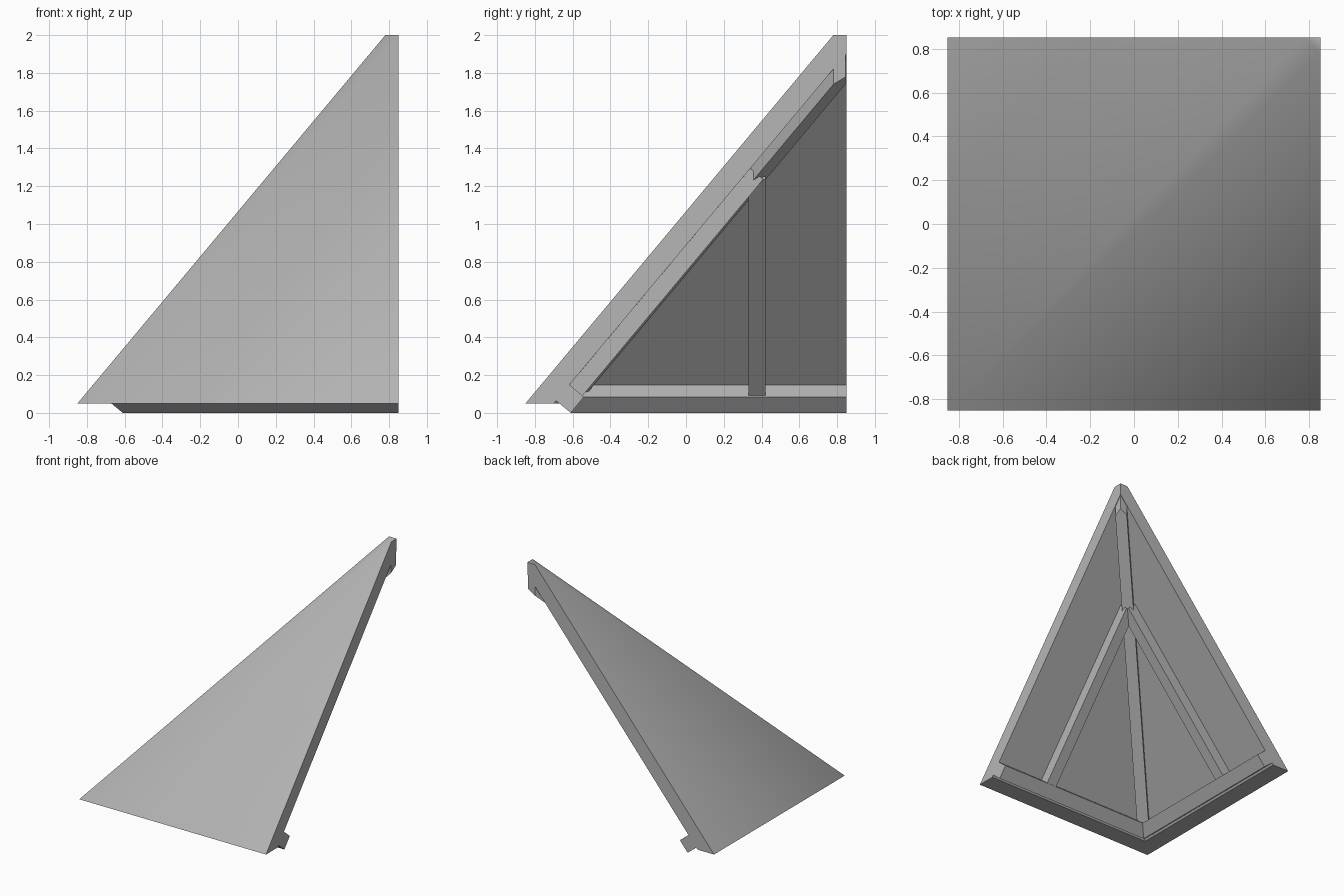
import bpy, bmesh
from mathutils import Vector, Matrix
from math import radians

cube = bpy.data.objects.get("Cube")
if cube:
    bpy.data.objects.remove(cube)

H = 0.85                      # half width of the square plan
PITCH = 1.95 / 1.63           # rise per unit of run


def slope_z(x, drop):
    """Height of the roof plane at run x, lowered by drop."""
    return 2.0 + PITCH * (x - 0.78) - drop


grey = bpy.data.materials.new("plain_grey")
grey.use_nodes = True
grey.diffuse_color = (0.47, 0.47, 0.47, 1)
bsdf = next(n for n in grey.node_tree.nodes if n.type == 'BSDF_PRINCIPLED')
bsdf.inputs["Base Color"].default_value = grey.diffuse_color


def finish(name, bm):
    bmesh.ops.remove_doubles(bm, verts=bm.verts[:], dist=0.0005)
    bmesh.ops.recalc_face_normals(bm, faces=bm.faces[:])
    mesh = bpy.data.meshes.new(name)
    bm.to_mesh(mesh)
    bm.free()
    mesh.materials.append(grey)
    ob = bpy.data.objects.new(name, mesh)
    bpy.context.collection.objects.link(ob)
    bpy.ops.object.select_all(action='DESELECT')
    ob.select_set(True)
    bpy.context.view_layer.objects.active = ob
    bpy.ops.object.shade_smooth_by_angle(angle=radians(40))
    return ob


def mitred(name, profile):
    """Run a closed (run, height, chamfer) profile along both sides of the corner."""
    bm = bmesh.new()
    rows = []
    for x, z, c in profile:
        coords = [(x, H, z), (x, x + c, z), (x + c, x, z), (H, x, z)]
        rows.append([bm.verts.new(p) for p in coords])
    for a, b in zip(rows, rows[1:] + rows[:1]):
        for i in range(3):
            bm.faces.new((a[i], a[i + 1], b[i + 1], b[i]))
    bm.faces.new([r[0] for r in rows])
    bm.faces.new([r[3] for r in rows])
    bmesh.ops.dissolve_degenerate(bm, dist=0.0005, edges=bm.edges[:])
    return finish(name, bm)


def timber(name, start, end, size=0.09):
    """Square timber between two points, trimmed flush with the plan edges."""
    start, end = Vector(start), Vector(end)
    along = (end - start).normalized()
    side = along.cross(Vector((0, 0, 1))).normalized()
    up = side.cross(along)
    turn = Matrix((side, up, along)).transposed().to_4x4()
    scale = Matrix.Diagonal((size, size, (end - start).length, 1))
    bm = bmesh.new()
    bmesh.ops.create_cube(bm, size=1,
                          matrix=Matrix.Translation((start + end) / 2) @ turn @ scale)
    for n in ((1, 0, 0), (0, 1, 0)):
        cut = bmesh.ops.bisect_plane(bm, geom=bm.verts[:] + bm.edges[:] + bm.faces[:],
                                     plane_co=Vector(n) * (H - 0.005), plane_no=n,
                                     clear_outer=True)
        edges = [e for e in cut["geom_cut"] if isinstance(e, bmesh.types.BMEdge)]
        if edges:
            bmesh.ops.holes_fill(bm, edges=edges)
    return finish(name, bm)


# Roof slab: two slopes meeting at a hip that is chamfered towards the peak
mitred("roof_slab", [(-H, 0.05, 0), (0.78, 2.0, 0.07), (H, 2.0, 0),
                     (H, slope_z(H, 0.18), 0), (-0.70, 0.05, 0)])

# Eave beams: tilted square section, mitred at the corner
mitred("eave_beams", [(-0.61, 0, 0), (-0.54, 0.085, 0),
                      (-0.625, 0.155, 0), (-0.695, 0.07, 0)])

# Hip rafter under the diagonal, running past the peak and trimmed
timber("hip_rafter", (-0.6, -0.6, slope_z(-0.6, 0.24)), (1, 1, slope_z(1, 0.24)))

# One side rafter under each slope, from hip to eave beam
run = 0.375
low, high = slope_z(-0.6, 0.25), slope_z(run, 0.25)
timber("left_slope_rafter", (-0.6, run, low), (run, run, high))
timber("front_slope_rafter", (run, -0.6, low), (run, run, high))
